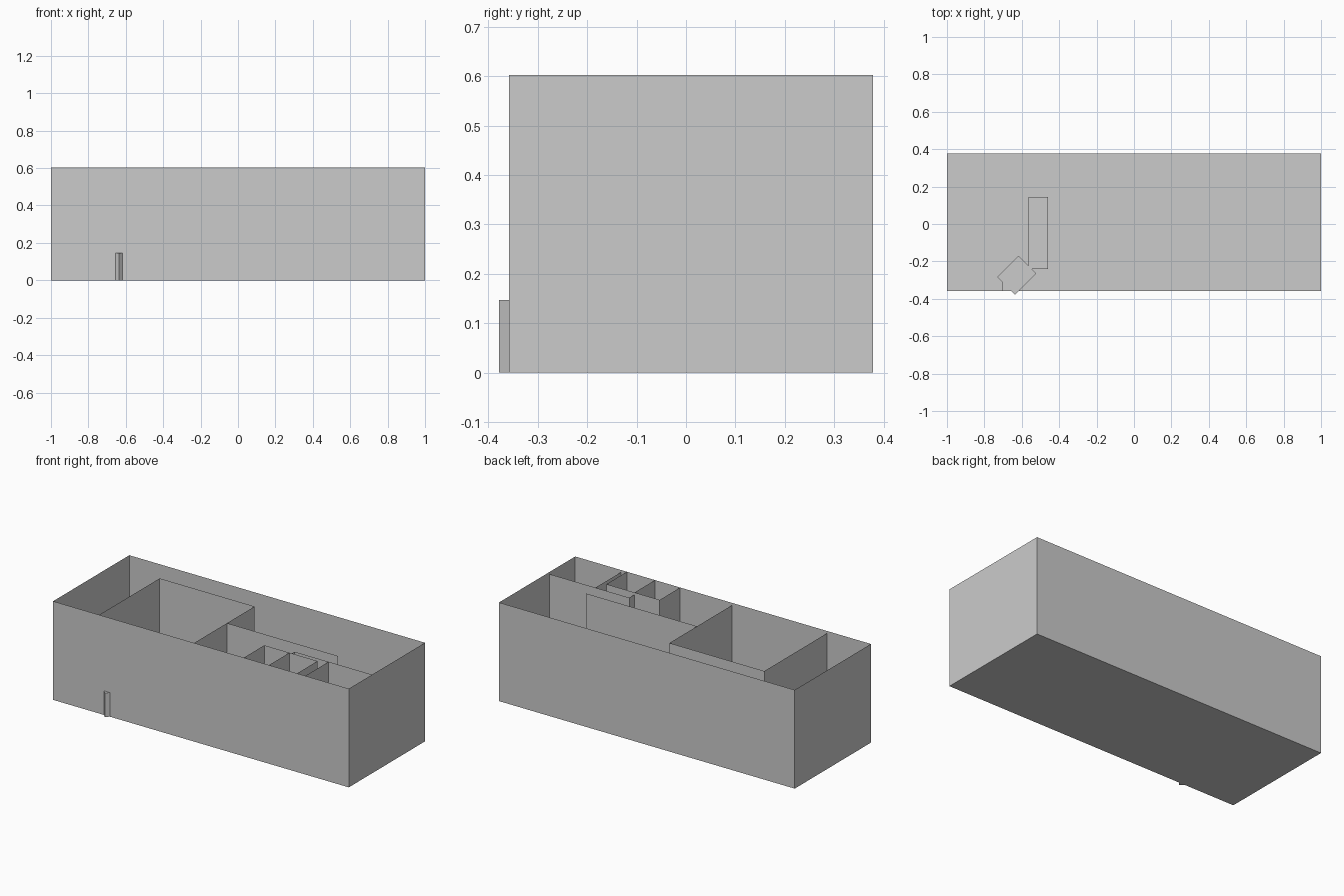
import bpy, bmesh, math
from mathutils import Matrix

if "Cube" in bpy.data.objects:
    bpy.data.objects.remove(bpy.data.objects["Cube"])

X0, X1, Y0, Y1 = -1.0, 1.0, -0.358, 0.378
FULL, INNER = 0.603, 0.59


def finish(name, bm):
    mesh = bpy.data.meshes.new(name)
    bmesh.ops.remove_doubles(bm, verts=bm.verts, dist=1e-5)
    bm.to_mesh(mesh)
    bm.free()
    ob = bpy.data.objects.new(name, mesh)
    bpy.context.collection.objects.link(ob)
    return ob


def walls(name, paths, height):
    """Thin sheet walls raised along floor-plan polylines."""
    bm = bmesh.new()
    for path in paths:
        for (xa, ya), (xb, yb) in zip(path, path[1:]):
            pts = [(xa, ya, 0), (xb, yb, 0), (xb, yb, height), (xa, ya, height)]
            bm.faces.new([bm.verts.new(p) for p in pts])
    return finish(name, bm)


def box(name, center, size, angle=0.0):
    """Box standing on the floor, turned about z."""
    bm = bmesh.new()
    bmesh.ops.create_cube(bm, size=1.0)
    m = (Matrix.Translation((center[0], center[1], size[2] / 2))
         @ Matrix.Rotation(angle, 4, 'Z')
         @ Matrix.Diagonal((*size, 1)))
    bmesh.ops.transform(bm, matrix=m, verts=bm.verts)
    return finish(name, bm)


# Floor sheet
bm = bmesh.new()
bm.faces.new([bm.verts.new(p) for p in
              ((X0, Y0, 0), (X1, Y0, 0), (X1, Y1, 0), (X0, Y1, 0))])
finish("floor", bm)

# Outer shell
walls("outer_walls", [[(X0, Y0), (X1, Y0), (X1, Y1), (X0, Y1), (X0, Y0)]], FULL)

# Large room against the front wall
walls("large_room_walls", [[(-0.704, Y0), (-0.704, 0.249), (-0.062, 0.249), (-0.062, Y0)]], INNER)

# Corridor wall running right from the large room
walls("corridor_wall", [[(-0.062, -0.018), (0.69, -0.018)]], INNER)

# Small cubicles at the front
walls("cubicle_walls", [
    [(0.29, Y0), (0.29, -0.16), (0.65, -0.16), (0.65, Y0)],
    [(0.46, Y0), (0.46, -0.16)],
], FULL)

# Walls around the cubicles and end room
walls("end_room_walls", [
    [(0.46, -0.16), (0.46, -0.11), (1.0, -0.11)],
    [(0.69, Y0), (0.69, -0.11)],
], INNER)

# Furniture in the large room
box("long_counter", (-0.512, -0.047), (0.106, 0.385, 0.147))
box("angled_cabinet", (-0.627, -0.274), (0.16, 0.134, 0.147), math.radians(45))
box("corner_filler", (-0.665, -0.318), (0.078, 0.08, 0.147))
